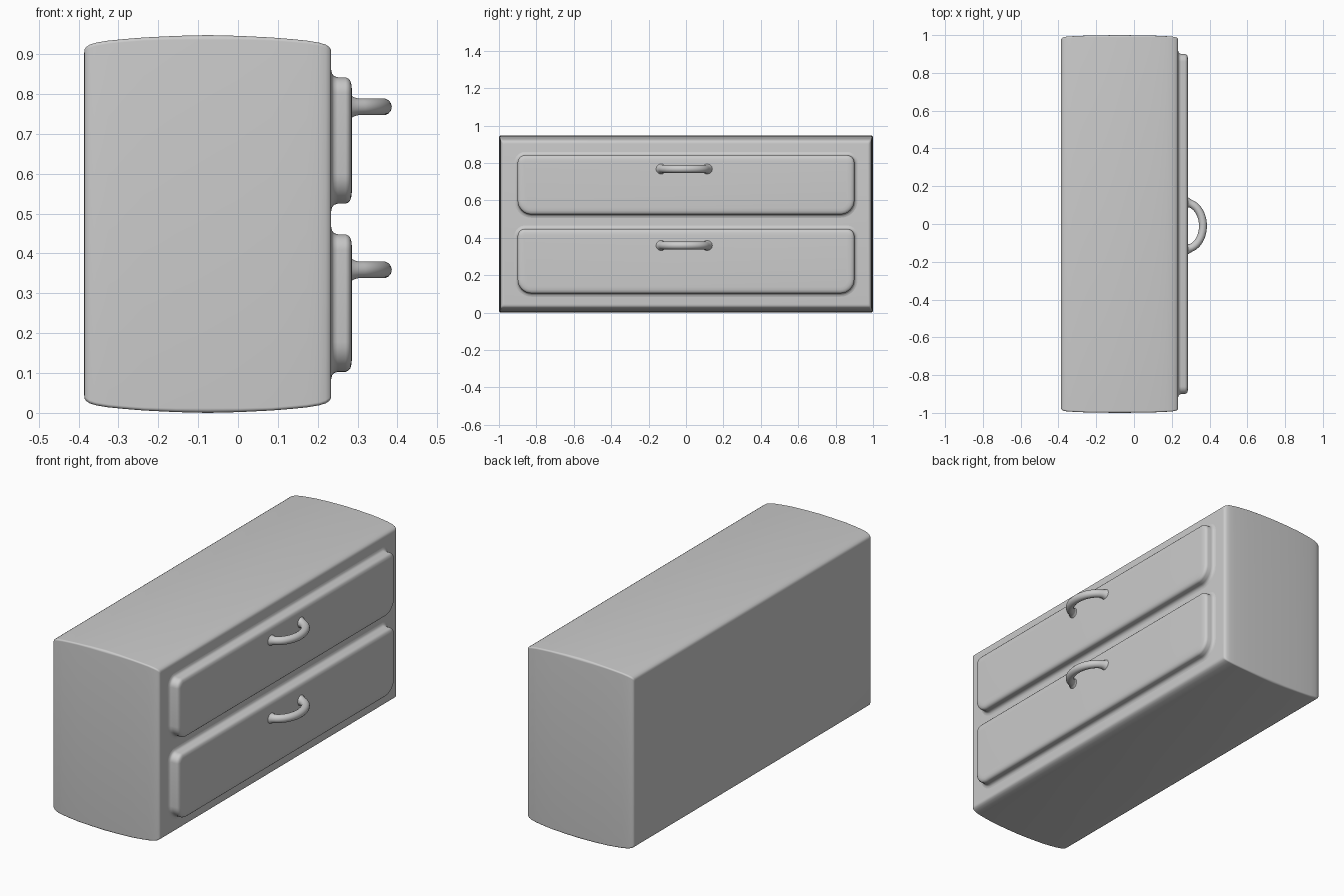
import bpy, bmesh, math

if "Cube" in bpy.data.objects:
    bpy.data.objects.remove(bpy.data.objects["Cube"])


def rounded_rect(y0, y1, z0, z1, r_top, r_bot, seg=8):
    corners = [(y1 - r_top, z1 - r_top, r_top, 0), (y0 + r_top, z1 - r_top, r_top, 90),
               (y0 + r_bot, z0 + r_bot, r_bot, 180), (y1 - r_bot, z0 + r_bot, r_bot, 270)]
    pts = []
    for cy, cz, r, start in corners:
        for i in range(seg + 1):
            a = math.radians(start + 90 * i / seg)
            pts.append((cy + r * math.cos(a), cz + r * math.sin(a)))
    return pts


def loft(name, profile, y0, y1, z0, z1, r_top, r_bot):
    """Stack rounded rectangles along x; profile rows are (x, y inset, z inset)."""
    bm = bmesh.new()
    rings = []
    for x, iy, iz in profile:
        pts = rounded_rect(y0 + iy, y1 - iy, z0 + iz, z1 - iz,
                           max(r_top - iz, 0.008), max(r_bot - iz, 0.008))
        rings.append([bm.verts.new((x, y, z)) for y, z in pts])
    n = len(rings[0])
    for a, b in zip(rings, rings[1:]):
        for i in range(n):
            bm.faces.new((a[i], a[(i + 1) % n], b[(i + 1) % n], b[i]))
    bm.faces.new(rings[0][::-1])
    bm.faces.new(rings[-1])
    bmesh.ops.recalc_face_normals(bm, faces=bm.faces)
    me = bpy.data.meshes.new(name)
    bm.to_mesh(me)
    bm.free()
    ob = bpy.data.objects.new(name, me)
    bpy.context.collection.objects.link(ob)
    activate(ob)
    bpy.ops.object.shade_smooth_by_angle(angle=math.radians(35))
    return ob


def activate(ob):
    bpy.ops.object.select_all(action='DESELECT')
    ob.select_set(True)
    bpy.context.view_layer.objects.active = ob


def handle(name, z):
    """Bow pull: a half ellipse tube that flares where it meets the drawer."""
    cu = bpy.data.curves.new(name, 'CURVE')
    cu.dimensions = '3D'
    cu.bevel_depth = 0.021
    cu.bevel_resolution = 5
    n = 32
    sp = cu.splines.new('POLY')
    sp.points.add(n)
    for i, p in enumerate(sp.points):
        a = math.pi * i / n
        x = 0.275 + 0.09 * math.sin(a)
        p.co = (x, -0.01 - 0.122 * math.cos(a), z, 1)
        p.radius = 1 + 0.7 * max(0, (0.305 - x) / 0.03) ** 2
    ob = bpy.data.objects.new(name, cu)
    bpy.context.collection.objects.link(ob)
    activate(ob)
    bpy.ops.object.convert(target='MESH')
    bpy.ops.object.shade_smooth()


# Cabinet body: softly domed top, bottom and ends, flat front and back
half = [(0.31, 0.026, 0.045), (0.309, 0.020, 0.036), (0.305, 0.015, 0.030),
        (0.296, 0.011, 0.024), (0.28, 0.008, 0.019), (0.25, 0.006, 0.014),
        (0.21, 0.004, 0.010), (0.16, 0.002, 0.006), (0.08, 0.001, 0.002)]
mid = -0.076
profile = ([(mid - d, iy, iz) for d, iy, iz in half] + [(mid, 0, 0)]
           + [(mid + d, iy, iz) for d, iy, iz in reversed(half)])
loft("cabinet_body", profile, -1, 1, 0.0, 0.948, 0.012, 0.012)

# Drawer fronts with a coved base and rounded outer edge, and their handles
drawer_profile = [(0.225, -0.022, -0.022), (0.234, -0.018, -0.018), (0.236, -0.009, -0.009),
                  (0.241, -0.003, -0.003), (0.25, 0, 0), (0.27, 0, 0), (0.277, 0.003, 0.003),
                  (0.282, 0.009, 0.009), (0.285, 0.02, 0.02), (0.286, 0.035, 0.035)]
for label, z0, z1, hz in (("upper", 0.525, 0.842, 0.768), ("lower", 0.103, 0.448, 0.359)):
    loft(label + "_drawer", drawer_profile, -0.9, 0.9, z0, z1, 0.04, 0.075)
    handle(label + "_handle", hz)
